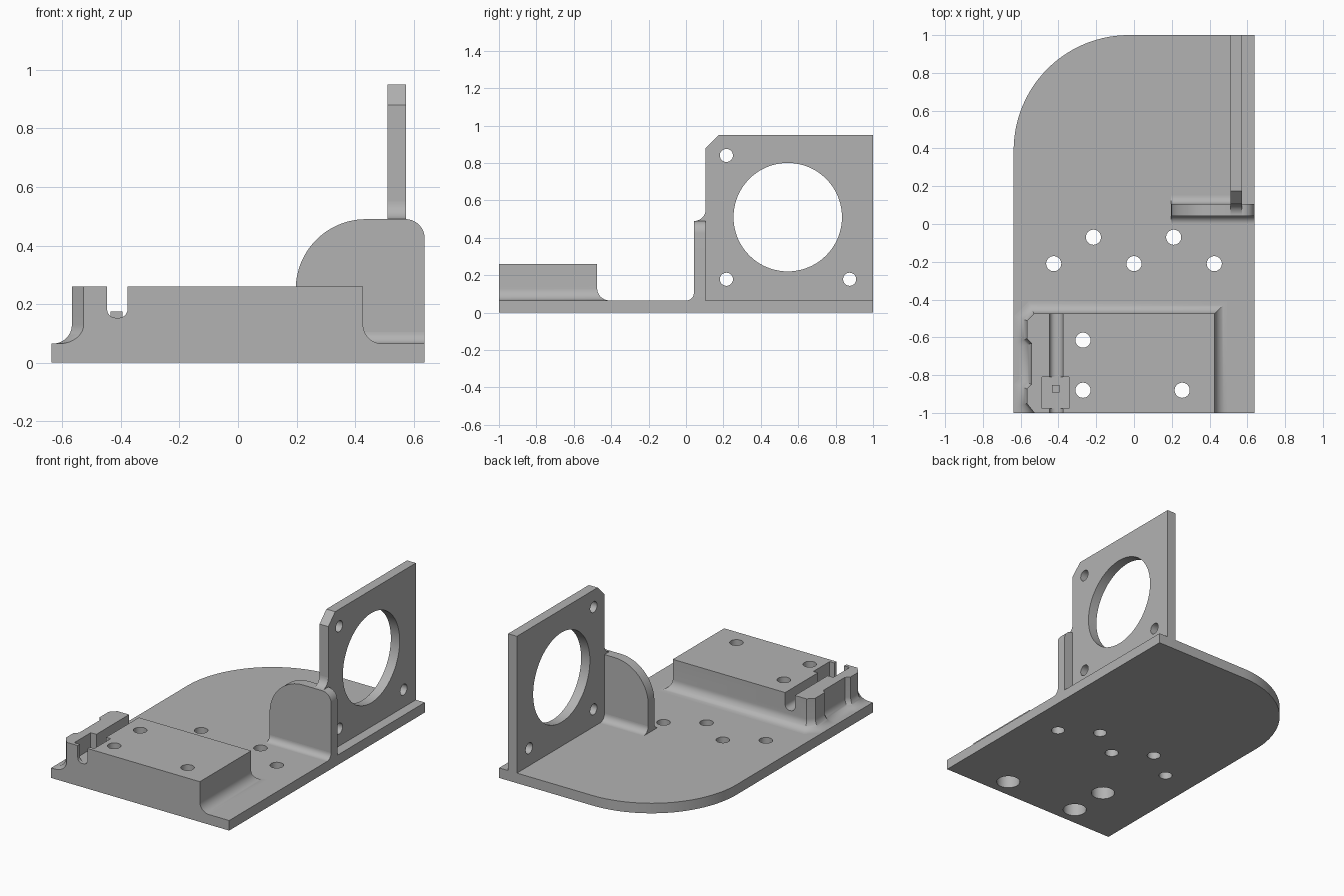
import bpy, bmesh, math
from mathutils import Vector

if "Cube" in bpy.data.objects:
    bpy.data.objects.remove(bpy.data.objects["Cube"], do_unlink=True)

GREY = (0.45, 0.45, 0.45, 1)
grey = bpy.data.materials.new("plain grey")
grey.use_nodes = True
grey.diffuse_color = GREY
grey.node_tree.nodes["Principled BSDF"].inputs["Base Color"].default_value = GREY

AXES = {
    "x": lambda u, v, w: (w, u, v),
    "y": lambda u, v, w: (u, w, v),
    "z": lambda u, v, w: (u, v, w),
}
T = 0.065              # plate thickness
W = 0.637              # half width
BLOCK_TOP = 0.26


def loft(name, rings):
    """Closed solid through rings of equal point count."""
    bm = bmesh.new()
    loops = [[bm.verts.new(p) for p in ring] for ring in rings]
    n = len(loops[0])
    for low, high in zip(loops, loops[1:]):
        for i in range(n):
            j = (i + 1) % n
            bm.faces.new((low[i], low[j], high[j], high[i]))
    bm.faces.new(loops[0][::-1])
    bm.faces.new(loops[-1])
    bmesh.ops.recalc_face_normals(bm, faces=bm.faces)
    mesh = bpy.data.meshes.new(name)
    bm.to_mesh(mesh)
    bm.free()
    mesh.materials.append(grey)
    obj = bpy.data.objects.new(name, mesh)
    bpy.context.collection.objects.link(obj)
    return obj


def prism(name, outline, axis, start, end):
    return loft(name, [[AXES[axis](u, v, w) for u, v in outline] for w in (start, end)])


def arc(cu, cv, r, a0, a1, n=16):
    angles = [math.radians(a0 + (a1 - a0) * i / n) for i in range(n + 1)]
    return [(cu + r * math.cos(a), cv + r * math.sin(a)) for a in angles]


def rod(u, v, r, axis, start, end, n=48):
    return prism("cutter", arc(u, v, r, 0, 360 - 360 / n, n - 1), axis, start, end)


def box(u0, u1, v0, v1):
    return [(u0, v0), (u1, v0), (u1, v1), (u0, v1)]


def cut(obj, cutters):
    for cutter in cutters:
        cutter.hide_render = True
        mod = obj.modifiers.new("cut", "BOOLEAN")
        mod.operation = "DIFFERENCE"
        mod.solver = "EXACT"
        mod.object = cutter
        bpy.context.view_layer.objects.active = obj
        bpy.ops.object.modifier_apply(modifier=mod.name)
        bpy.data.objects.remove(cutter, do_unlink=True)


def offset_outline(points, distances):
    """Move each edge outward by its own distance (counter-clockwise outline)."""
    n = len(points)
    lines = []
    for i in range(n):
        a, b = Vector(points[i]), Vector(points[(i + 1) % n])
        d = (b - a).normalized()
        normal = Vector((d.y, -d.x))
        lines.append((normal, normal.dot(a) + distances[i]))
    result = []
    for i in range(n):
        (m, c), (k, e) = lines[i - 1], lines[i]
        det = m.x * k.y - m.y * k.x
        result.append(((c * k.y - m.y * e) / det, (m.x * e - c * k.x) / det))
    return result


# Holes shared by plate and block
block_holes = [(-0.27, -0.615), (-0.27, -0.88), (0.255, -0.88)]
plate_holes = [(-0.215, -0.07), (0.21, -0.07), (-0.425, -0.21), (0, -0.21), (0.425, -0.21)]


def block_cutters():
    for x, y in block_holes:
        yield rod(x, y, 0.04, "z", -0.1, 0.5)
        yield rod(x, y, 0.07, "z", -0.1, 0.15)


# Base plate with one large rounded corner
corner = arc(0.61 - W, 0.39, 0.61, 90, 180, 40)
plate = prism("base_plate", [(-W, -1), (W, -1), (W, 1)] + corner, "z", 0, T)
cut(plate, [rod(x, y, 0.04, "z", -0.1, 0.2) for x, y in plate_holes])
cut(plate, block_cutters())

# Raised block, flared at its foot on every side but the front
outline = [(-0.527, -1), (0.427, -1), (0.427, -0.475), (-0.53, -0.475),
           (-0.567, -0.512), (-0.567, -0.607), (-0.543, -0.631),
           (-0.543, -0.849), (-0.567, -0.873), (-0.567, -0.95)]
flare, steps = 0.065, 10
rings = []
for i in range(steps + 1):
    a = math.pi / 2 * i / steps
    out, z = flare * (1 - math.sin(a)), T + flare * (1 - math.cos(a))
    ring = offset_outline(outline, [0] + [out] * (len(outline) - 1))
    rings.append([(x, y, z) for x, y in ring])
rings.append([(x, y, BLOCK_TOP) for x, y in outline])
block = loft("raised_block", rings)
cut(block, block_cutters())

# Rounded groove and rectangular pocket in the block, with a small peg
groove = [(-0.377, 0.4), (-0.447, 0.4)] + arc(-0.417, 0.183, 0.03, 180, 270, 6) \
    + arc(-0.407, 0.183, 0.03, 270, 360, 6)
cut(block, [prism("cutter", groove, "y", -1.1, -0.3),
            prism("cutter", box(-0.487, -0.344, -0.977, -0.81), "z", 0.153, 0.4)])
prism("groove_peg", box(-0.435, -0.395, -0.893, -0.853), "z", 0.15, 0.175)

# Upright gusset across the plate
gusset = [(0.197, T), (W, T)] + arc(W - 0.065, 0.425, 0.065, 0, 90) \
    + arc(0.437, 0.25, 0.24, 90, 180, 24)
prism("gusset", gusset, "y", 0.042, 0.105)


# Concave fillets that blend the gusset into its neighbours
def fillet(name, y, z, r, side, x0, x1):
    curve = arc(y + side * r, z + r, r, 270, 270 - side * 90, 10)
    prism(name, [(y, z)] + curve, "x", x0, x1)


fillet("gusset_front_fillet", 0.042, T, 0.04, -1, 0.197, W)
fillet("gusset_back_fillet", 0.105, T, 0.045, 1, 0.197, 0.51)
fillet("panel_fillet", 0.105, 0.49, 0.06, -1, 0.51, 0.573)

# Upright mounting panel with a clipped corner and round openings
panel = prism("mounting_panel", [(0.105, T), (1, T), (1, 0.95), (0.175, 0.95), (0.105, 0.88)],
              "x", 0.51, 0.573)
cut(panel, [rod(0.544, 0.51, 0.29, "x", 0.4, 0.7, 80)])
cut(panel, [rod(y, z, 0.035, "x", 0.4, 0.7)
            for y, z in [(0.216, 0.84), (0.216, 0.178), (0.875, 0.178)]])

# Smooth the curves, keep the edges sharp
for obj in bpy.context.collection.objects:
    if obj.type == "MESH":
        bpy.ops.object.select_all(action="DESELECT")
        obj.select_set(True)
        bpy.context.view_layer.objects.active = obj
        bpy.ops.object.shade_smooth_by_angle(angle=math.radians(30))
